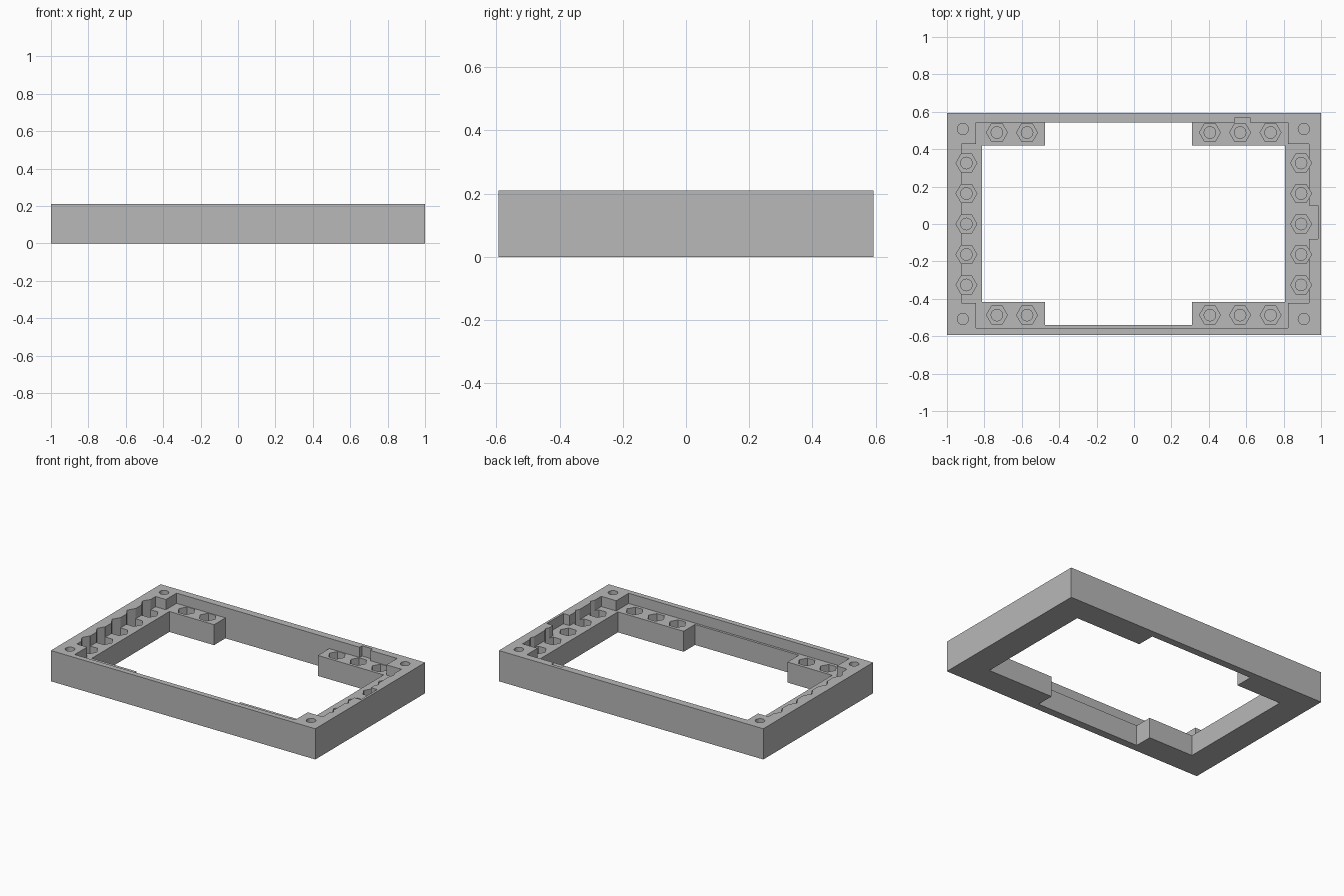
import bpy
import bmesh
from math import cos, sin, tau

if "Cube" in bpy.data.objects:
    bpy.data.objects.remove(bpy.data.objects["Cube"])

TOP, LEDGE, OVER = 0.21, 0.14, 0.3

grey = bpy.data.materials.new("plain grey")
grey.diffuse_color = (0.48, 0.48, 0.48, 1)
grey.use_nodes = True
grey.node_tree.nodes["Principled BSDF"].inputs["Base Color"].default_value = grey.diffuse_color


def prisms(name, outlines, z0, z1):
    """Object made of upright prisms, one for each counter-clockwise outline."""
    bm = bmesh.new()
    for outline in outlines:
        face = bm.faces.new([bm.verts.new((x, y, z0)) for x, y in outline])
        ext = bmesh.ops.extrude_face_region(bm, geom=[face])
        bmesh.ops.translate(bm, vec=(0, 0, z1 - z0),
                            verts=[v for v in ext["geom"] if isinstance(v, bmesh.types.BMVert)])
    bmesh.ops.recalc_face_normals(bm, faces=bm.faces)
    mesh = bpy.data.meshes.new(name)
    bm.to_mesh(mesh)
    bm.free()
    mesh.materials.append(grey)
    obj = bpy.data.objects.new(name, mesh)
    bpy.context.collection.objects.link(obj)
    return obj


def ring(centre, radius, sides):
    return [(centre[0] + radius * cos(tau * i / sides),
             centre[1] + radius * sin(tau * i / sides)) for i in range(sides)]


def cut(target, cutter):
    cutter.hide_render = True
    mod = target.modifiers.new(cutter.name, "BOOLEAN")
    mod.operation = "DIFFERENCE"
    mod.solver = "EXACT"
    mod.object = cutter
    bpy.context.view_layer.objects.active = target
    bpy.ops.object.modifier_apply(modifier=mod.name)
    bpy.data.objects.remove(cutter)


# Solid outer block
frame = prisms("mounting_frame", [[(-1, -0.593), (1, -0.593), (1, 0.593), (-1, 0.593)]], 0, TOP)

# Upper pocket that leaves the corner posts, with one notch at the side and one at the back
pocket = [(-0.845, -0.556), (0.823, -0.556), (0.823, -0.422), (0.936, -0.422),
          (0.936, -0.08), (0.984, -0.08), (0.984, 0.098), (0.936, 0.098),
          (0.936, 0.428), (0.823, 0.428), (0.823, 0.543),
          (0.62, 0.543), (0.62, 0.57), (0.54, 0.57), (0.54, 0.543),
          (-0.845, 0.543), (-0.845, 0.428), (-0.923, 0.428),
          (-0.923, -0.422), (-0.845, -0.422)]
cut(frame, prisms("pocket", [pocket], LEDGE, OVER))

# Through opening that leaves the four inner ledges
opening = [(-0.813, -0.417), (-0.475, -0.417), (-0.475, -0.54), (0.31, -0.54),
           (0.31, -0.417), (0.807, -0.417), (0.807, 0.42), (0.31, 0.42),
           (0.31, 0.543), (-0.475, 0.543), (-0.475, 0.42), (-0.813, 0.42)]
cut(frame, prisms("opening", [opening], -0.1, OVER))

# Hexagonal nut recesses with round blind holes below them
nuts = [(x, 0.163 * i) for x in (-0.896, 0.893) for i in range(-2, 3)]
nuts += [(x, y) for y in (-0.487, 0.489) for x in (-0.733, -0.572, 0.406, 0.567, 0.73)]
cut(frame, prisms("nut_recesses", [ring(c, 0.056, 6) for c in nuts], 0.075, OVER))
cut(frame, prisms("nut_holes", [ring(c, 0.031, 24) for c in nuts], 0.03, OVER))

# Round holes in the corner posts
corners = [(x, y) for x in (-0.915, 0.908) for y in (-0.508, 0.508)]
cut(frame, prisms("corner_holes", [ring(c, 0.03, 24) for c in corners], 0.05, OVER))
